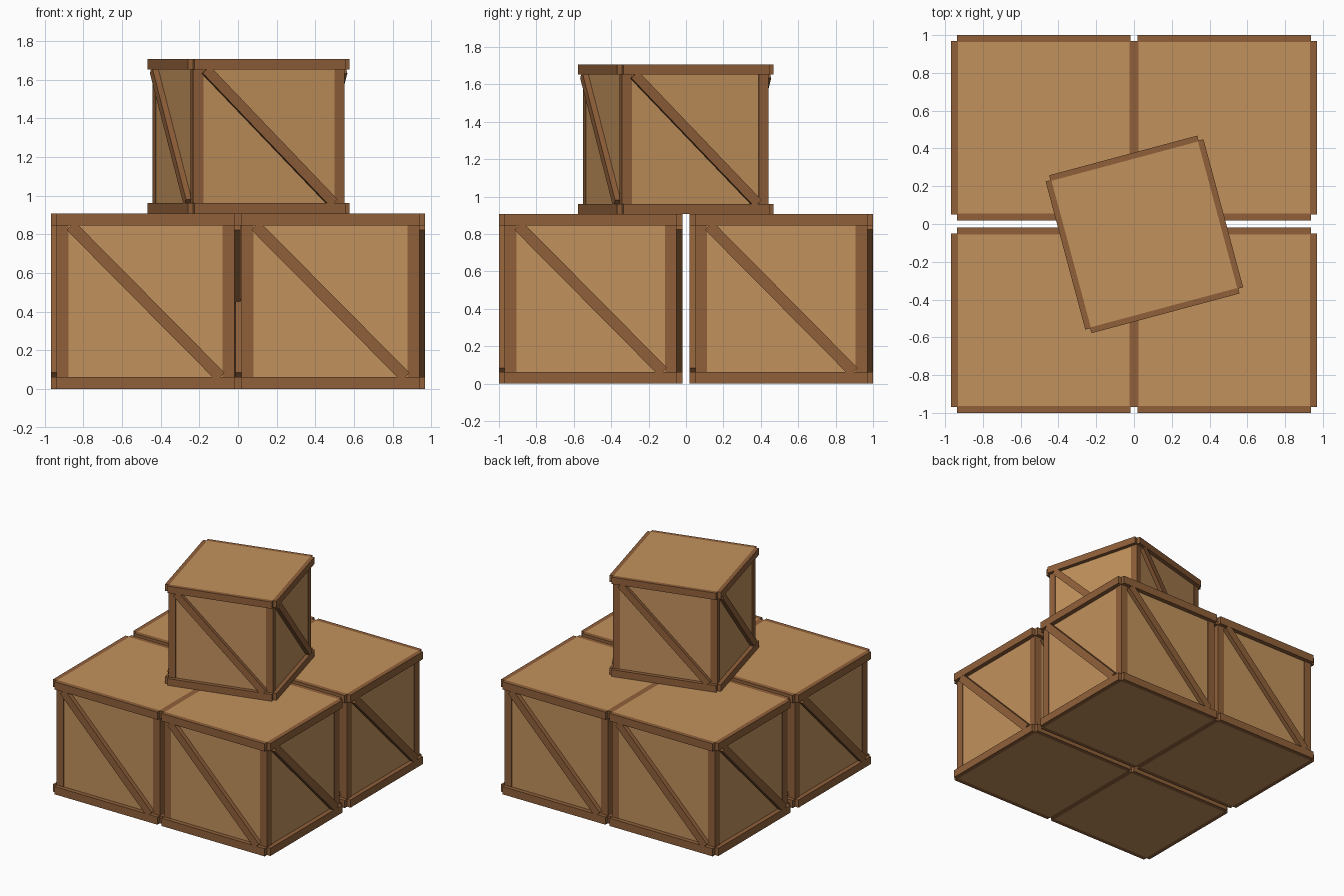
import bpy, bmesh, math
from mathutils import Matrix, Vector

if "Cube" in bpy.data.objects:
    bpy.data.objects.remove(bpy.data.objects["Cube"])


def material(name, rgb):
    m = bpy.data.materials.new(name)
    m.diffuse_color = (*rgb, 1)
    m.use_nodes = True
    m.node_tree.nodes["Principled BSDF"].inputs["Base Color"].default_value = m.diffuse_color
    return m


PANEL = material("light wood", (0.54, 0.285, 0.107))
TRIM = material("dark wood", (0.28, 0.118, 0.042))

H = 0.907      # crate height
OUT = 0.4905   # half width over the rails
POST = 0.46    # half width over the corner posts
BODY = 0.455   # half width of the panels
T = 0.062      # beam thickness


def box(bm, lo, hi, turn=Matrix()):
    lo, hi = Vector(lo), Vector(hi)
    m = turn @ Matrix.Translation((lo + hi) / 2) @ Matrix.Diagonal((*(hi - lo), 1))
    bmesh.ops.create_cube(bm, size=1, matrix=m)


def finish(bm, name, mat, place):
    me = bpy.data.meshes.new(name)
    bm.to_mesh(me)
    bm.free()
    me.materials.append(mat)
    ob = bpy.data.objects.new(name, me)
    ob.matrix_world = place
    bpy.context.collection.objects.link(ob)


def crate(label, x, y, z=0, angle=0, scale=1):
    place = (Matrix.Translation((x, y, z)) @ Matrix.Rotation(math.radians(angle), 4, 'Z')
             @ Matrix.Scale(scale, 4))
    # panelled body
    bm = bmesh.new()
    box(bm, (-BODY, -BODY, 0), (BODY, BODY, H))
    finish(bm, label + "_panels", PANEL, place)

    rails, posts, braces = bmesh.new(), bmesh.new(), bmesh.new()
    for i in range(4):
        turn = Matrix.Rotation(i * math.pi / 2, 4, 'Z')
        # bottom and top rails
        for z0 in (0, H - T):
            box(rails, (-POST, -OUT, z0), (POST, -BODY, z0 + T), turn)
        # corner post
        box(posts, (-POST, -POST, T / 2), (-POST + T, -POST + T, H - T / 2), turn)
        # diagonal brace from top left to bottom right
        dx, dz = 0.387, H / 2 - T - 0.001
        length = math.hypot(dx, dz)
        tilt = (turn @ Matrix.Translation((0, 0, H / 2))
                @ Matrix.Rotation(math.atan2(dz, dx), 4, 'Y'))
        box(braces, (-length, -OUT + 0.0005, -0.03), (length, -BODY + 0.01, 0.03), tilt)
    finish(rails, label + "_rails", TRIM, place)
    finish(posts, label + "_posts", TRIM, place)
    finish(braces, label + "_braces", TRIM, place)


# four crates on the ground
for sx, side in ((-1, "left"), (1, "right")):
    for sy, end in ((-1, "front"), (1, "back")):
        crate(f"{end}_{side}_crate", sx * 0.478, sy * 0.5095)

# smaller crate turned on top
crate("top_crate", 0.055, -0.055, H, 15, 0.882)
